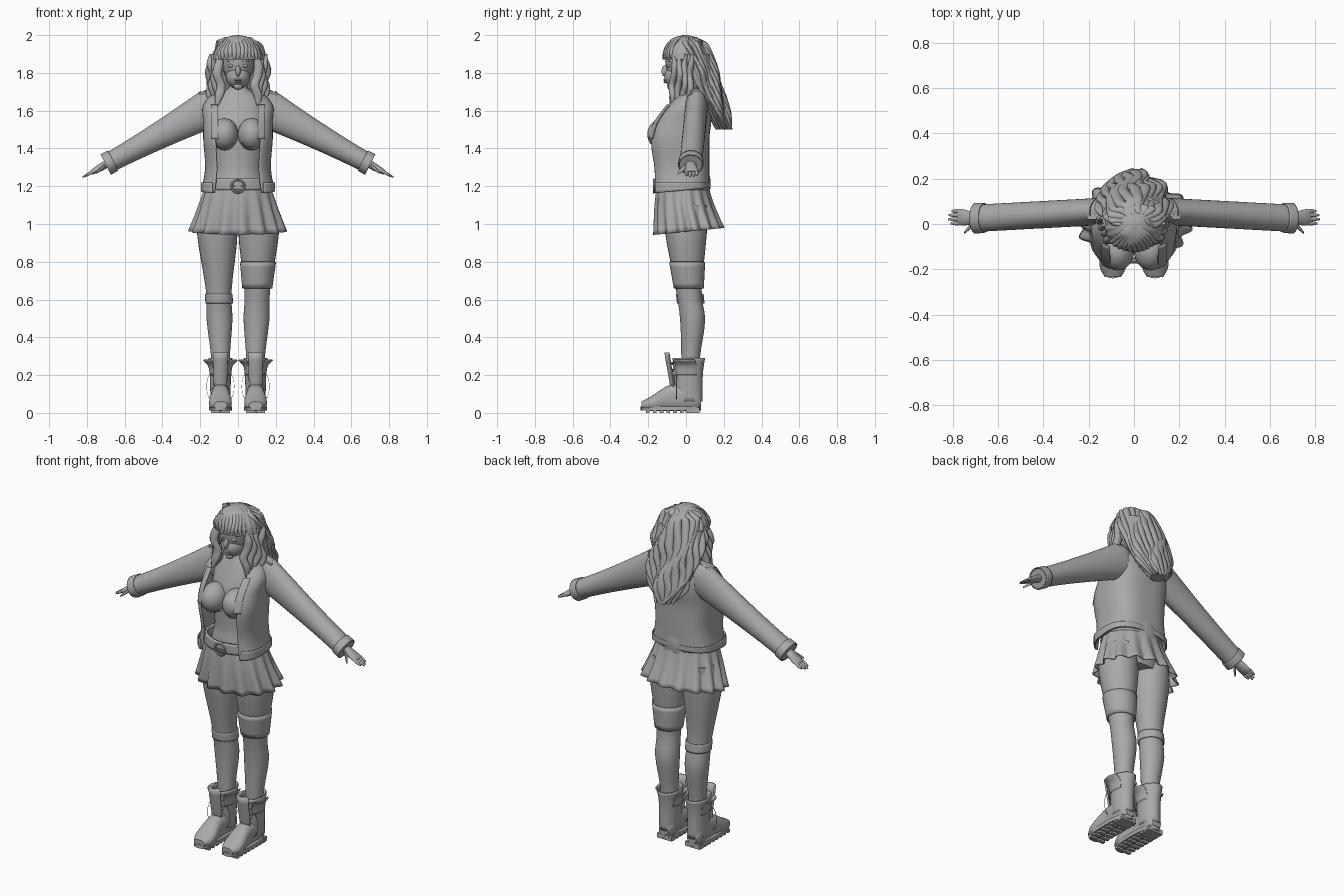
import bpy, bmesh, math, random
from mathutils import Vector

random.seed(4)
if "Cube" in bpy.data.objects:
    bpy.data.objects.remove(bpy.data.objects["Cube"])

shade = (.4, .4, .4, 1)
grey = bpy.data.materials.new("plain_grey")
grey.use_nodes = True
grey.diffuse_color = shade
grey.node_tree.nodes["Principled BSDF"].inputs["Base Color"].default_value = shade

X, Y, Z = Vector((1, 0, 0)), Vector((0, 1, 0)), Vector((0, 0, 1))
upright = (math.pi / 2, 0, 0)


def finish(obj, name, thick=0):
    obj.name = name
    obj.data.materials.clear()
    obj.data.materials.append(grey)
    bpy.ops.object.select_all(action='DESELECT')
    obj.select_set(True)
    bpy.context.view_layer.objects.active = obj
    bpy.ops.object.shade_smooth_by_angle(angle=math.radians(50))
    if thick:
        solidify = obj.modifiers.new("thickness", 'SOLIDIFY')
        solidify.thickness, solidify.offset = thick, 0


def blend(rings, steps=4):
    """Smooth spline through the control rings."""
    rows = []
    last = len(rings) - 1
    for i in range(last):
        before, start, end, after = (rings[min(max(i + k, 0), last)] for k in (-1, 0, 1, 2))
        for step in range(steps):
            t = step / steps
            rows.append([q + t / 2 * (r - p + t * (2 * p - 5 * q + 4 * r - w + t * (3 * (q - r) + w - p)))
                         for p, q, r, w in zip(before, start, end, after)])
    return rows + [rings[last]]


def loft(name, rings, u=X, v=-Y, sides=32, arc=None, power=1, waves=0, swell=(0, 0),
         twist=0, tilt=0, thick=0):
    """Skin over rings (x, y, z, radius along u, radius along v); angle zero lies along v."""
    bm = bmesh.new()
    rows = blend(rings)
    low, high = (math.radians(a) for a in arc) if arc else (0, math.tau)
    count = sides + 1 if arc else sides
    grid = []
    for i, (x, y, z, ru, rv) in enumerate(rows):
        f = i / (len(rows) - 1)
        verts = []
        for k in range(count):
            angle = low + (high - low) * k / sides
            side, front = (math.copysign(abs(q) ** power, q) for q in (math.sin(angle), math.cos(angle)))
            ripple = 1 + (swell[0] + (swell[1] - swell[0]) * f) * math.sin(waves * angle + twist * f)
            point = Vector((x, y, z)) + (u * ru * side + v * rv * front) * ripple
            point.z += tilt * f * point.y
            verts.append(bm.verts.new(point))
        grid.append(verts)
    for a, b in zip(grid, grid[1:]):
        for k in range(sides):
            j = (k + 1) % count
            bm.faces.new((a[k], a[j], b[j], b[k]))
    if not thick:
        bm.faces.new(grid[0])
        bm.faces.new(grid[-1])
    bmesh.ops.recalc_face_normals(bm, faces=bm.faces)
    mesh = bpy.data.meshes.new(name)
    bm.to_mesh(mesh)
    bm.free()
    obj = bpy.data.objects.new(name, mesh)
    bpy.context.collection.objects.link(obj)
    finish(obj, name, thick)


def column(name, rings, x=0, lean=0, **options):
    """Upright loft from rings (z, y, half width, half depth)."""
    loft(name, [(x + lean * z, y, z, rx, ry) for z, y, rx, ry in rings], **options)


def tube(name, start, end, radius, tip, bow=Vector()):
    """Tapered, slightly bowed rod."""
    start, end = Vector(start), Vector(end)
    middle = start.lerp(end, .5) + bow
    loft(name, [(*start, radius, radius), (*middle, radius, radius), (*end, tip, tip)], u=Y, v=Z, sides=10)


def ball(name, place, size):
    bpy.ops.mesh.primitive_uv_sphere_add(segments=24, ring_count=16, location=place)
    bpy.context.object.scale = size
    finish(bpy.context.object, name)


def box(name, place, size, turn=0):
    bpy.ops.mesh.primitive_cube_add(size=1, location=place, rotation=(0, turn, 0))
    bpy.context.object.scale = size
    finish(bpy.context.object, name)


def hoop(name, place, major, minor, squeeze=1):
    bpy.ops.mesh.primitive_torus_add(major_segments=32, minor_segments=6, major_radius=major,
                                     minor_radius=minor, location=place, rotation=upright)
    bpy.context.object.scale.x = squeeze
    finish(bpy.context.object, name)


# Torso, neck and head
column("torso", [(1, 0, .17, .1), (1.2, 0, .15, .13), (1.3, 0, .13, .12), (1.5, 0, .15, .12),
                 (1.65, .02, .14, .08), (1.72, .02, .05, .05), (1.8, 0, .05, .05)])
ball("skull", (0, -.01, 1.86), (.085, .1, .12))
ball("jaw", (0, -.04, 1.78), (.065, .075, .065))
ball("chin", (0, -.08, 1.73), (.025, .02, .02))
ball("nose", (0, -.11, 1.81), (.014, .02, .03))
for name, z in (("upper_lip", 1.763), ("lower_lip", 1.752)):
    ball(name, (0, -.108, z), (.02, .012, .006))

# Hair: domed crown, falling mass, wavy locks and fringe
crown = []
for k in range(6):
    a = 1.5 * (1 - k / 5)
    crown.append((1.87 + .13 * math.sin(a), 0, .13 * math.cos(a), .12 * math.cos(a)))
fall = []
for k in range(6):
    t = k / 5
    fall.append((1.9 - .4 * t, .03 + .17 * t, .14 - .1 * t ** 4, .1 - .06 * t))
column("hair_crown", crown, sides=96, waves=22, swell=(.02, .02), twist=1)
column("hair_back", fall, sides=96, waves=17, swell=(.01, .08), twist=7)


def lock(name, rings, angle, width, sway, x=0):
    """Wavy strand following one side of a stack of rings, thin at both ends."""
    path = []
    for k, (z, y, rx, ry) in enumerate(rings):
        shift = sway * math.sin(2 * k + 5 * angle)
        w = width / 3 if k in (0, len(rings) - 1) else width
        path.append((x + rx * math.sin(angle) + shift, y - ry * math.cos(angle) + shift / 2, z, w, w * .7))
    loft(name, path, sides=10)


for i in range(-6, 7):
    lock("back_lock", crown[1:4] + fall[1:], math.pi + i / 4, random.uniform(.02, .028), .016)
for i in range(-5, 6):
    lock("fringe_lock", crown, i / 6, .014, .004)

# Open jacket with lapels, hem and collar
jacket = [(1.72, .04, .1, .05), (1.63, .01, .18, .11), (1.54, -.02, .18, .15),
          (1.45, -.04, .18, .16), (1.3, -.03, .17, .15), (1.18, -.03, .19, .15)]
column("jacket", jacket, sides=64, arc=(33, 327), power=.7, tilt=.1, thick=.008)
z, y, rx, ry = jacket[-1]
column("jacket_hem", [(z + h, y, rx + .004, ry + .004) for h in (.04, 0)],
       sides=64, arc=(36, 324), power=.7, tilt=.1, thick=.006)
column("jacket_collar", [(1.7, .04, .11, .07), (1.74, .04, .08, .06)], arc=(60, 300), thick=.008)

# Pleated skirt, belt and buckle
column("skirt", [(1.22, -.02, .165, .13), (1.1, -.01, .2, .15), (.96, .015, .245, .175)],
       sides=144, waves=15, swell=(0, .07), tilt=.1, thick=.006)
column("belt", [(1.18, -.02, .18, .14), (1.24, -.02, .17, .14)], thick=.012)
hoop("buckle", (0, -.17, 1.2), .034, .006)
box("buckle_pin", (0, -.17, 1.2), (.06, .006, .006))

for s in (1, -1):
    # Eyes, brows and the locks framing the face
    ball("eye", (s * .036, -.092, 1.838), (.018, .012, .009))
    tube("eyebrow", (s * .018, -.105, 1.86), (s * .058, -.085, 1.86), .004, .003, Z * .005)
    for j in range(4):
        strand = [(1.9 - .055 * k, .03 * j - .06 - .003 * k, 0, 0) for k in range(6)]
        lock("side_lock", strand, j + s, .025, .012, x=s * (.1 + j * .012))

    # Bodice cups, seams and lapels
    ball("bodice_cup", (s * .072, -.115, 1.475), (.073, .09, .085))
    tube("cup_seam", (s * .02, -.16, 1.43), (s * .12, -.15, 1.44), .004, .004, Z * -.03 - Y * .01)
    column("lapel", [(z, y, rx + .008, ry + .008) for z, y, rx, ry in jacket[1:4]],
           sides=8, arc=(26 * s, 42 * s), power=.7, thick=.006)

    # Sleeve, cuff and shoulder tab
    across = Vector((s, 0, 2)).normalized()
    shoulder, wrist = Vector((s * .15, .055, 1.613)), Vector((s * .7, .025, 1.315))

    def arm(t, extra=0):
        taper = .053 + .05 * (1 - t) ** 1.5
        return (*shoulder.lerp(wrist, t), .06 + extra, taper + extra)

    loft("sleeve", [arm(k / 6) for k in range(7)], u=Y, v=across)
    loft("cuff", [arm(.93, .003), arm(1, .005)], u=Y, v=across, thick=.006)
    ball("shoulder", shoulder, (.08, .058, .1))
    box("shoulder_tab", (s * .17, .045, 1.7), (.075, .05, .012), s * .3)

    # Hand
    knuckles = wrist + Vector((s * .07, .005, -.04))
    palm = ((-.4, .025, .02), (.3, .03, .02), (.8, .036, .016), (1.1, .033, .011))
    loft("palm", [(*wrist.lerp(knuckles, t), ru, rv) for t, ru, rv in palm], u=Y, v=across)
    for j, reach in enumerate((.04, .052, .048, .036)):
        base = knuckles + Y * (j - 1.5) * .018
        tube("finger", base, base + Vector((s * reach, 0, -reach / 2)), .009, .004)
    tube("thumb", wrist - Y * .01, wrist + Vector((s * .05, -.065, -.045)), .012, .005)

    # Leg
    column("leg", [(1.1, 0, .085, .11), (.95, 0, .107, .11), (.65, .015, .068, .068),
                   (.49, .035, .068, .066), (.3, .025, .05, .05), (.1, .02, .045, .045)],
           x=s * .085, lean=s * .026)

    # Boot: foot, shaft, sole, lugs, tongue, flared flaps and laces
    bx = s * .093
    foot = ((.08, .06, .03, .03), (.04, .08, .05, .07), (-.08, .08, .05, .07),
            (-.18, .05, .06, .04), (-.235, .04, .035, .02))
    loft("boot_foot", [(bx, *ring) for ring in foot], v=Z, power=.85)
    column("boot_shaft", [(.06, .015, .05, .07), (.2, .012, .053, .074), (.29, .015, .06, .083)],
           x=bx, thick=.006)
    column("sole", [(.012, -.08, .06, .16), (.034, -.08, .06, .16)], x=bx, power=.75)
    box("heel", (bx, .035, .014), (.095, .075, .028))
    column("tongue", [(.12, 0, .05, .075), (.32, -.02, .06, .09)], x=bx, arc=(-38, 38), thick=.01)
    for side in (1, -1):
        for j in range(8):
            box("sole_lug", (bx + side * .028, .05 - j * .036, .009), (.044, .02, .018))
        column("boot_flap", [(.2, .012, .053, .073), (.25, .01, .062, .078), (.28, 0, .09, .08)],
               x=bx, arc=(35 * side, 125 * side), thick=.007)
        hoop("lace_loop", (bx + side * .05, -.05, .14), .065, .002, .35)
    for j in range(5):
        z = .11 + j * .036
        tube("lace", (bx - .03, -.06, z), (bx + .03, -.06, z + .016), .004, .004, Y * -.018)

# Band on the model's left thigh and sock top on the right shin
column("thigh_band", [(.8, .006, .092, .092), (.66, .015, .076, .076)], x=.085, lean=.026, thick=.007)
column("sock_band", [(.63, .02, .07, .07), (.58, .025, .07, .07)], x=-.085, lean=-.026, thick=.006)
